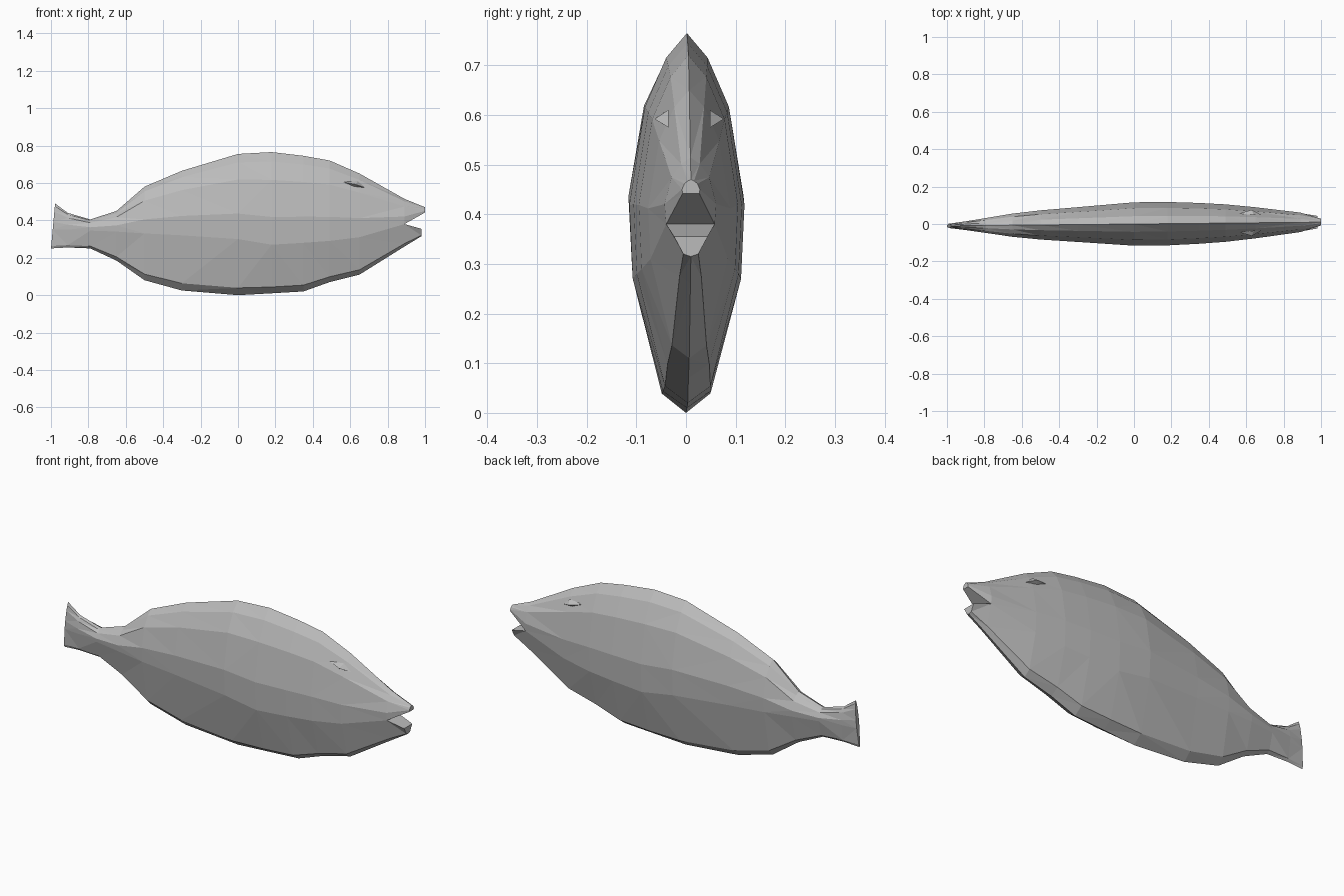
import bpy, bmesh
from mathutils import Vector

cube = bpy.data.objects.get("Cube")
if cube:
    bpy.data.objects.remove(cube, do_unlink=True)

# Single flat skin colour
skin = bpy.data.materials.new("grey skin")
skin.use_nodes = True
GREY = (0.5, 0.5, 0.5, 1)
skin.diffuse_color = GREY
skin.node_tree.nodes["Principled BSDF"].inputs["Base Color"].default_value = GREY

# Half cross-section: share of the way from back to flank ridge, share of width
UPPER = [(0, 0), (.1, .36), (.3, .73), (.7, 1), (1, .94)]
# The same from flank ridge to belly
LOWER = [(.87, .42), (1, 0)]


def section(x, bottom, top, half_width, ridge, lean=0, part=slice(None)):
    """Closed outline of one cross-section, or of only its jaw part."""
    half = [(w, top + (ridge - top) * t) for t, w in UPPER]
    half += [(w, ridge + (bottom - ridge) * t) for t, w in LOWER]
    half = half[part]
    drift = .01 * x
    outline = half + [(-w, z) for w, z in reversed(half) if w]
    return [Vector((x + lean * (z - bottom) / (top - bottom),
                    drift + w * half_width, z)) for w, z in outline]


def finish(name, bm):
    bmesh.ops.triangulate(bm, faces=bm.faces[:], quad_method='SHORT_EDGE')
    bmesh.ops.recalc_face_normals(bm, faces=bm.faces[:])
    mesh = bpy.data.meshes.new(name)
    bm.to_mesh(mesh)
    bm.free()
    mesh.materials.append(skin)
    obj = bpy.data.objects.new(name, mesh)
    bpy.context.collection.objects.link(obj)
    return obj


def loft(name, outlines):
    """Skin a row of outlines and cap both ends."""
    bm = bmesh.new()
    rings = [[bm.verts.new(p) for p in outline] for outline in outlines]
    count = len(rings[0])
    for a, b in zip(rings, rings[1:]):
        for i in range(count):
            j = (i + 1) % count
            bm.faces.new((a[i], a[j], b[j], b[i]))
    bm.faces.new(rings[0])
    bm.faces.new(rings[-1])
    return finish(name, bm)


# Body from tail to mouth corner: x, bottom, top, half width, flank ridge height
HEAD_END = (.89, .26, .515, .052, .38)
STATIONS = [
    (-.91, .255, .44, .022, .35),
    (-.79, .25, .405, .04, .345),
    (-.65, .185, .45, .062, .34),
    (-.5, .08, .58, .078, .33),
    (-.3, .025, .665, .093, .32),
    (0, 0, .755, .116, .3),
    (.18, .01, .765, .116, .27),
    (.35, .02, .745, .109, .28),
    (.49, .07, .72, .1, .29),
    (.65, .11, .65, .083, .31),
    HEAD_END,
]
tail_tip = section(-1, .25, .49, .012, .35, lean=.022)
loft("fish_body", [tail_tip] + [section(*s) for s in STATIONS])

# Jaws, with the open mouth between them
loft("upper_jaw", [section(*HEAD_END, part=slice(0, 5)),
                   section(1, .4, .47, .018, .442, part=slice(0, 5))])
loft("lower_jaw", [section(*HEAD_END, part=slice(4, None)),
                   section(.98, .315, .46, .036, .355, part=slice(4, None))])

# Small brow ridge over each eye
BROW = [(.56, .05, .605), (.64, .042, .61), (.68, .042, .575),
        (.63, .07, .592), (.62, .05, .58)]
for side, name in ((1, "left_brow"), (-1, "right_brow")):
    bm = bmesh.new()
    for x, y, z in BROW:
        bm.verts.new((x, side * y + .01 * x, z))
    bmesh.ops.convex_hull(bm, input=bm.verts[:])
    finish(name, bm)
